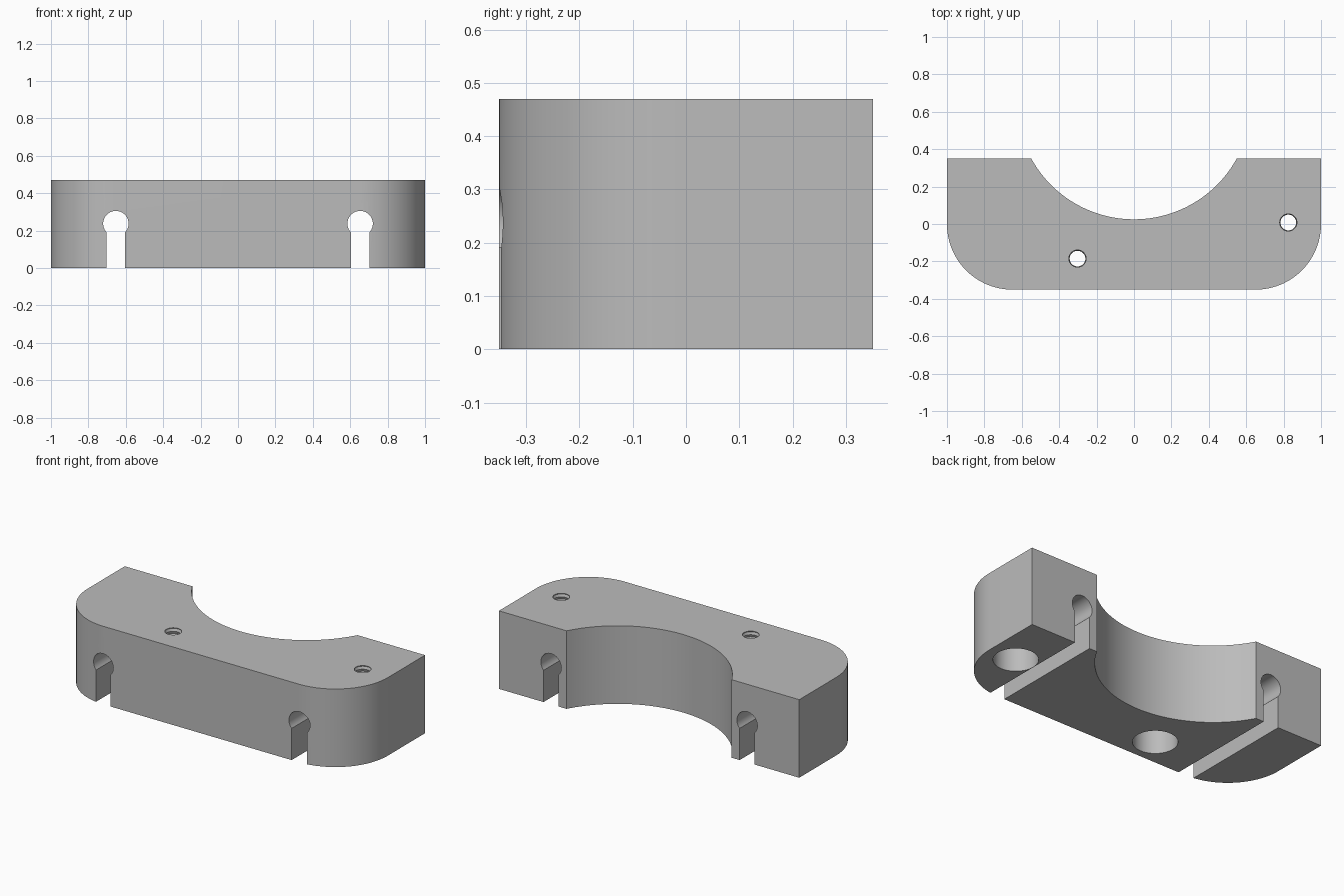
import bpy, bmesh
from math import sin, cos, pi, asin, atan2, hypot
from mathutils import Vector

if "Cube" in bpy.data.objects:
    bpy.data.objects.remove(bpy.data.objects["Cube"])

HALF_X, HALF_Y, HEIGHT = 1.0, 0.351, 0.47

grey = bpy.data.materials.new("machined grey")
grey.use_nodes = True
colour = (0.5, 0.5, 0.5, 1)
grey.diffuse_color = colour
grey.node_tree.nodes["Principled BSDF"].inputs["Base Color"].default_value = colour


def arc(cx, cy, r, start, end, steps):
    return [(cx + r * cos(start + (end - start) * i / steps),
             cy + r * sin(start + (end - start) * i / steps))
            for i in range(steps + 1)]


def finish(name, bm):
    bmesh.ops.recalc_face_normals(bm, faces=bm.faces)
    mesh = bpy.data.meshes.new(name)
    bm.to_mesh(mesh)
    bm.free()
    mesh.materials.append(grey)
    obj = bpy.data.objects.new(name, mesh)
    bpy.context.collection.objects.link(obj)
    return obj


def prism(name, points, direction):
    """Extrude a closed outline of 3D points along a direction."""
    bm = bmesh.new()
    face = bm.faces.new([bm.verts.new(p) for p in points])
    made = bmesh.ops.extrude_face_region(bm, geom=[face])["geom"]
    moved = [v for v in made if isinstance(v, bmesh.types.BMVert)]
    bmesh.ops.translate(bm, verts=moved, vec=Vector(direction))
    return finish(name, bm)


def lathe(name, profile, x, y, steps=48):
    """Revolve a radius/height profile around a vertical axis, with capped ends."""
    bm = bmesh.new()
    rings = [[bm.verts.new((x + r * cos(2 * pi * i / steps),
                            y + r * sin(2 * pi * i / steps), z))
              for i in range(steps)] for r, z in profile]
    for low, high in zip(rings, rings[1:]):
        for i in range(steps):
            j = (i + 1) % steps
            bm.faces.new((low[i], low[j], high[j], high[i]))
    bm.faces.new(rings[0])
    bm.faces.new(rings[-1])
    return finish(name, bm)


# Clamp body: rounded front corners and a round saddle in the back
corner = 0.35
saddle_half, saddle_low = 0.55, 0.025
rise = HALF_Y - saddle_low
saddle_r = (saddle_half ** 2 + rise ** 2) / (2 * rise)
saddle_y = saddle_low + saddle_r
a = atan2(HALF_Y - saddle_y, saddle_half)
outline = arc(corner - HALF_X, corner - HALF_Y, corner, pi, 1.5 * pi, 24)
outline += arc(HALF_X - corner, corner - HALF_Y, corner, 1.5 * pi, 2 * pi, 24)
outline += [(HALF_X, HALF_Y)]
outline += arc(0, saddle_y, saddle_r, a, -pi - a, 48)
outline += [(-HALF_X, HALF_Y)]
body = prism("clamp_body", [(x, y, 0) for x, y in outline], (0, 0, HEIGHT))

# Keyhole slots running front to back
cutters = []
slot_half, key_r, key_z = 0.05, 0.068, 0.237
t = asin(slot_half / key_r)
for side, x in (("right", -0.653), ("left", 0.653)):
    shape = [(-slot_half, -0.1), (slot_half, -0.1)]
    shape += arc(0, key_z, key_r, t - pi / 2, 1.5 * pi - t, 36)
    cutters.append(prism(side + "_keyhole_cutter",
                         [(x + u, -0.5, z) for u, z in shape], (0, 1, 0)))

# Bolt holes: wide counterbore below, threaded hole above
bore_r, bore_depth, minor, major, pitch = 0.121, 0.24, 0.042, 0.048, 0.03
for side, x, y in (("right", -0.302, -0.185), ("left", 0.825, 0.008)):
    profile = [(bore_r, -0.1), (bore_r, bore_depth), (minor, bore_depth)]
    z = bore_depth + pitch / 2
    while z < HEIGHT + pitch:
        profile += [(major, z), (minor, z + pitch / 2)]
        z += pitch
    cutters.append(lathe(side + "_bolt_hole_cutter", profile, x, y))

# Cut everything out of the body
bpy.context.view_layer.objects.active = body
body.select_set(True)
for cutter in cutters:
    cutter.hide_render = True
    cut = body.modifiers.new(cutter.name, 'BOOLEAN')
    cut.operation = 'DIFFERENCE'
    cut.solver = 'EXACT'
    cut.object = cutter
    bpy.ops.object.modifier_apply(modifier=cut.name)
    bpy.data.objects.remove(cutter)

bpy.ops.object.shade_smooth_by_angle(angle=pi / 6)
